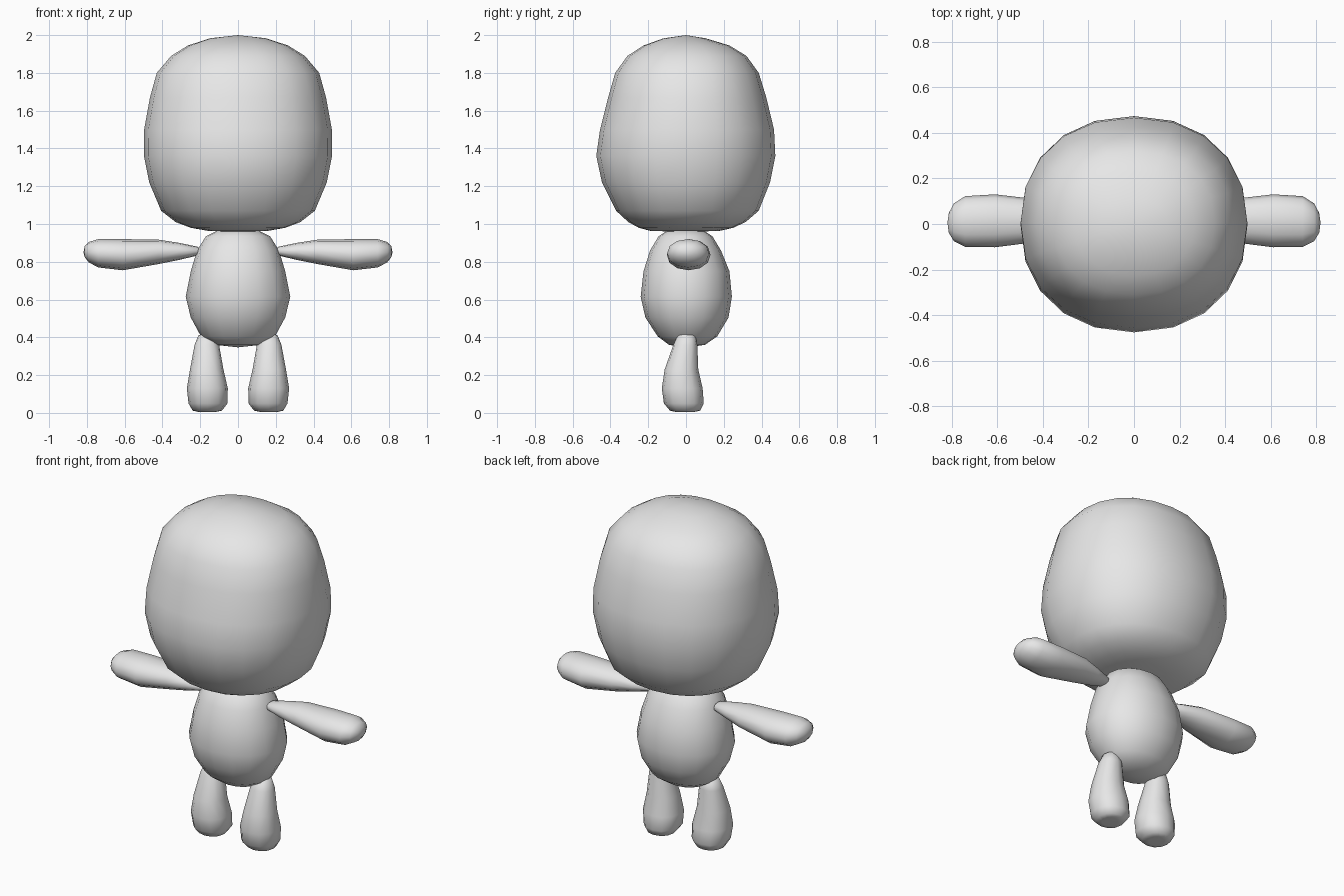
import bpy, bmesh, math

grey = bpy.data.materials.new("plain_grey")
grey.diffuse_color = (0.8, 0.8, 0.8, 1)


def loft(name, rings, axis, sides, power=2.0, side=1):
    """Skin rounded rings (t, u0, u1, v0, v1) along z or x; zero-width rings are poles."""
    bm = bmesh.new()
    loops = []
    for t, u0, u1, v0, v1 in rings:
        def put(u, v):
            p = (u, v, t) if axis == "z" else (t, u, v)
            return bm.verts.new((p[0] * side, p[1], p[2]))
        uc, vc, ru, rv = (u0 + u1) / 2, (v0 + v1) / 2, (u1 - u0) / 2, (v1 - v0) / 2
        if ru == 0:
            loops.append([put(uc, vc)])
            continue
        loop = []
        for i in range(sides):
            a = 2 * math.pi * i / sides
            c, s = math.cos(a), math.sin(a)
            u = math.copysign(abs(c) ** (2 / power), c)
            v = math.copysign(abs(s) ** (2 / power), s)
            loop.append(put(uc + ru * u, vc + rv * v))
        loops.append(loop)
    for a, b in zip(loops, loops[1:]):
        for i in range(sides):
            j = (i + 1) % sides
            if len(a) == 1:
                bm.faces.new((a[0], b[j], b[i]))
            elif len(b) == 1:
                bm.faces.new((a[i], a[j], b[0]))
            else:
                bm.faces.new((a[i], a[j], b[j], b[i]))
    bmesh.ops.recalc_face_normals(bm, faces=bm.faces)
    for f in bm.faces:
        f.smooth = True
    me = bpy.data.meshes.new(name)
    bm.to_mesh(me)
    bm.free()
    me.materials.append(grey)
    ob = bpy.data.objects.new(name, me)
    bpy.context.collection.objects.link(ob)
    return ob


# Head: big rounded block, (height, half width, front, back)
head = [(0.957, 0, 0, 0), (0.964, 0.16, -0.19, 0.18), (0.98, 0.25, -0.25, 0.25),
        (1.01, 0.33, -0.305, 0.315), (1.07, 0.407, -0.37, 0.385),
        (1.22, 0.47, -0.445, 0.445), (1.36, 0.498, -0.475, 0.473),
        (1.50, 0.497, -0.455, 0.466), (1.67, 0.466, -0.412, 0.425),
        (1.80, 0.43, -0.375, 0.385), (1.89, 0.354, -0.31, 0.32),
        (1.945, 0.265, -0.225, 0.23), (1.983, 0.15, -0.12, 0.105), (2.0, 0, 0, 0)]
loft("head", [(z, -w, w, f, b) for z, w, f, b in head], "z", 20, 2.2)

# Body: egg shape
body = [(0.347, 0, 0, 0), (0.36, 0.12, -0.09, 0.10), (0.405, 0.196, -0.15, 0.165),
        (0.505, 0.25, -0.215, 0.225), (0.615, 0.277, -0.24, 0.243),
        (0.75, 0.25, -0.225, 0.23), (0.86, 0.217, -0.19, 0.185),
        (0.935, 0.17, -0.145, 0.14), (0.965, 0.11, -0.10, 0.095), (0.98, 0, 0, 0)]
loft("body", [(z, -w, w, f, b) for z, w, f, b in body], "z", 16, 2.1)

# Legs with a small dimple in the sole, and arms tapering to the shoulder
leg = [(0.015, 0.165, 0.165, -0.01, -0.01), (0.004, 0.125, 0.205, -0.05, 0.04),
       (0.012, 0.085, 0.24, -0.085, 0.075), (0.05, 0.056, 0.262, -0.117, 0.094),
       (0.13, 0.054, 0.271, -0.128, 0.088), (0.23, 0.077, 0.254, -0.113, 0.065),
       (0.36, 0.10, 0.23, -0.067, 0.06), (0.41, 0.118, 0.21, -0.045, 0.05),
       (0.43, 0.16, 0.16, 0, 0)]
arm = [(0.19, 0, 0, 0.858, 0.858), (0.215, -0.035, 0.045, 0.833, 0.88),
       (0.31, -0.058, 0.075, 0.81, 0.90), (0.42, -0.078, 0.108, 0.788, 0.917),
       (0.61, -0.102, 0.13, 0.755, 0.92), (0.74, -0.10, 0.122, 0.77, 0.92),
       (0.79, -0.075, 0.09, 0.797, 0.905), (0.812, -0.038, 0.048, 0.825, 0.882),
       (0.818, 0.005, 0.005, 0.85, 0.85)]
for label, side in (("left", 1), ("right", -1)):
    loft(label + "_leg", leg, "z", 12, 2.2, side)
    loft(label + "_arm", arm, "x", 12, 2.1, side)
